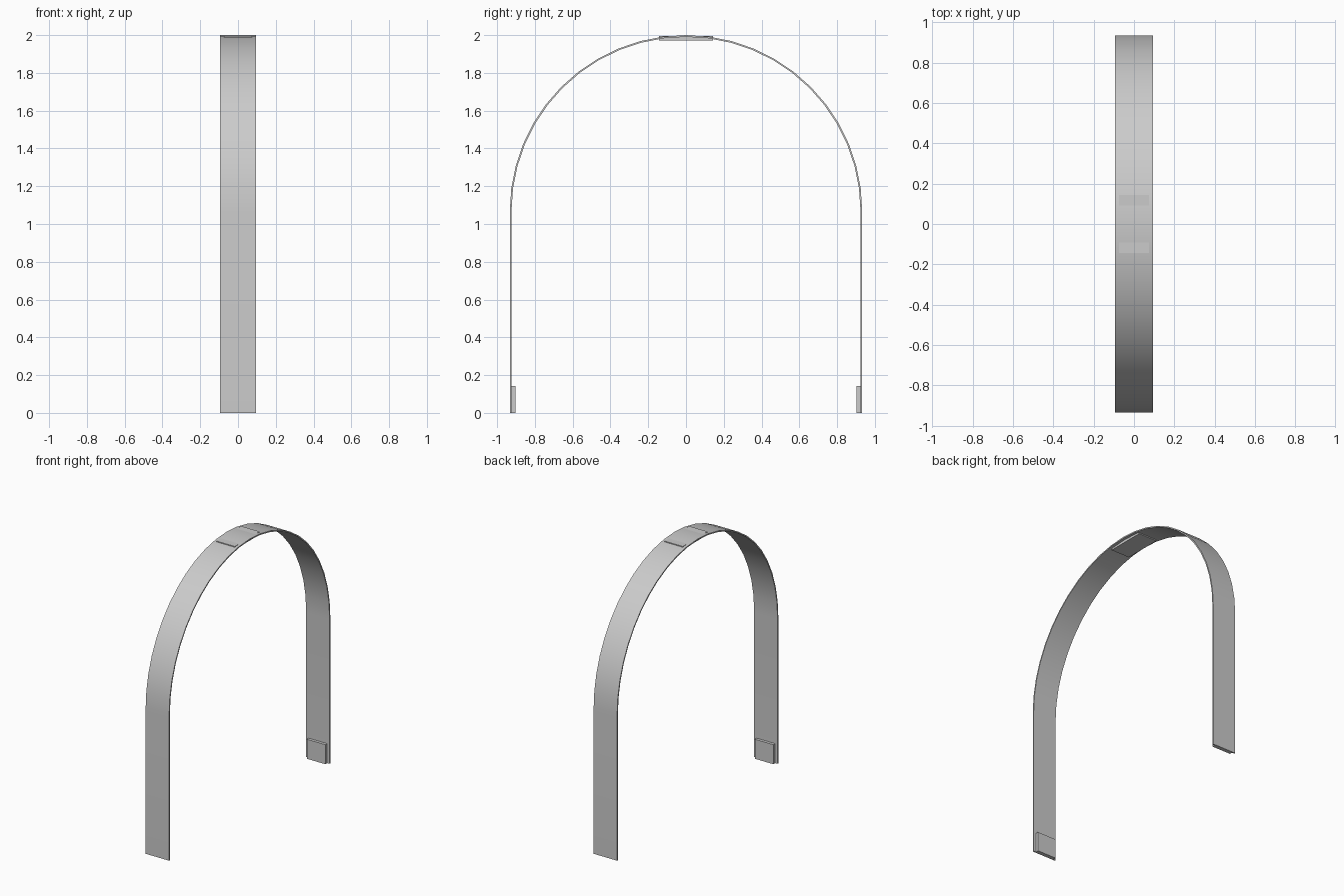
import bpy, bmesh, math

cube = bpy.data.objects.get("Cube")
if cube:
    bpy.data.objects.remove(cube, do_unlink=True)

grey = bpy.data.materials.new("plain_grey")
grey.use_nodes = True
colour = (0.6, 0.6, 0.6, 1)
grey.diffuse_color = colour
grey.node_tree.nodes["Principled BSDF"].inputs["Base Color"].default_value = colour

RADIUS = 0.933
SPRING = 2 - RADIUS      # height where the arch begins
THICK = 0.009
HALF_WIDTH = 0.095
SEGMENTS = 24


def finish(name, bm):
    bmesh.ops.recalc_face_normals(bm, faces=bm.faces)
    mesh = bpy.data.meshes.new(name)
    bm.to_mesh(mesh)
    bm.free()
    mesh.materials.append(grey)
    obj = bpy.data.objects.new(name, mesh)
    bpy.context.collection.objects.link(obj)
    return obj


def side_path(radius):
    """Front foot, half circle, back foot as (y, z) points."""
    arc = [(-radius * math.cos(a), SPRING + radius * math.sin(a))
           for a in (math.pi * i / SEGMENTS for i in range(SEGMENTS + 1))]
    return [(-radius, 0)] + arc + [(radius, 0)]


def box(name, low, high):
    bm = bmesh.new()
    bmesh.ops.create_cube(bm, size=1)
    for v in bm.verts:
        v.co = [(a + b) / 2 + c * (b - a) for a, b, c in zip(low, high, v.co)]
    return finish(name, bm)


# Thin arched band: rectangular section carried along the path
bm = bmesh.new()
rings = []
for outer, inner in zip(side_path(RADIUS), side_path(RADIUS - THICK)):
    corners = [(-HALF_WIDTH, *outer), (HALF_WIDTH, *outer),
               (HALF_WIDTH, *inner), (-HALF_WIDTH, *inner)]
    rings.append([bm.verts.new(c) for c in corners])
for a, b in zip(rings, rings[1:]):
    for i in range(4):
        j = (i + 1) % 4
        bm.faces.new((a[i], a[j], b[j], b[i]))
bm.faces.new(rings[0])
bm.faces.new(rings[-1])
band = finish("arched_band", bm)
bpy.context.view_layer.objects.active = band
band.select_set(True)
bpy.ops.object.shade_smooth_by_angle(angle=math.radians(30))

# Flat plate through the crown
PAD = 0.075
box("crown_plate", (-PAD, -0.143, 1.971), (PAD, 0.143, 1.994))

# Pads on the inside of both feet
box("front_foot_pad", (-PAD, -0.928, 0), (PAD, -0.903, 0.143))
box("back_foot_pad", (-PAD, 0.903, 0), (PAD, 0.928, 0.143))
